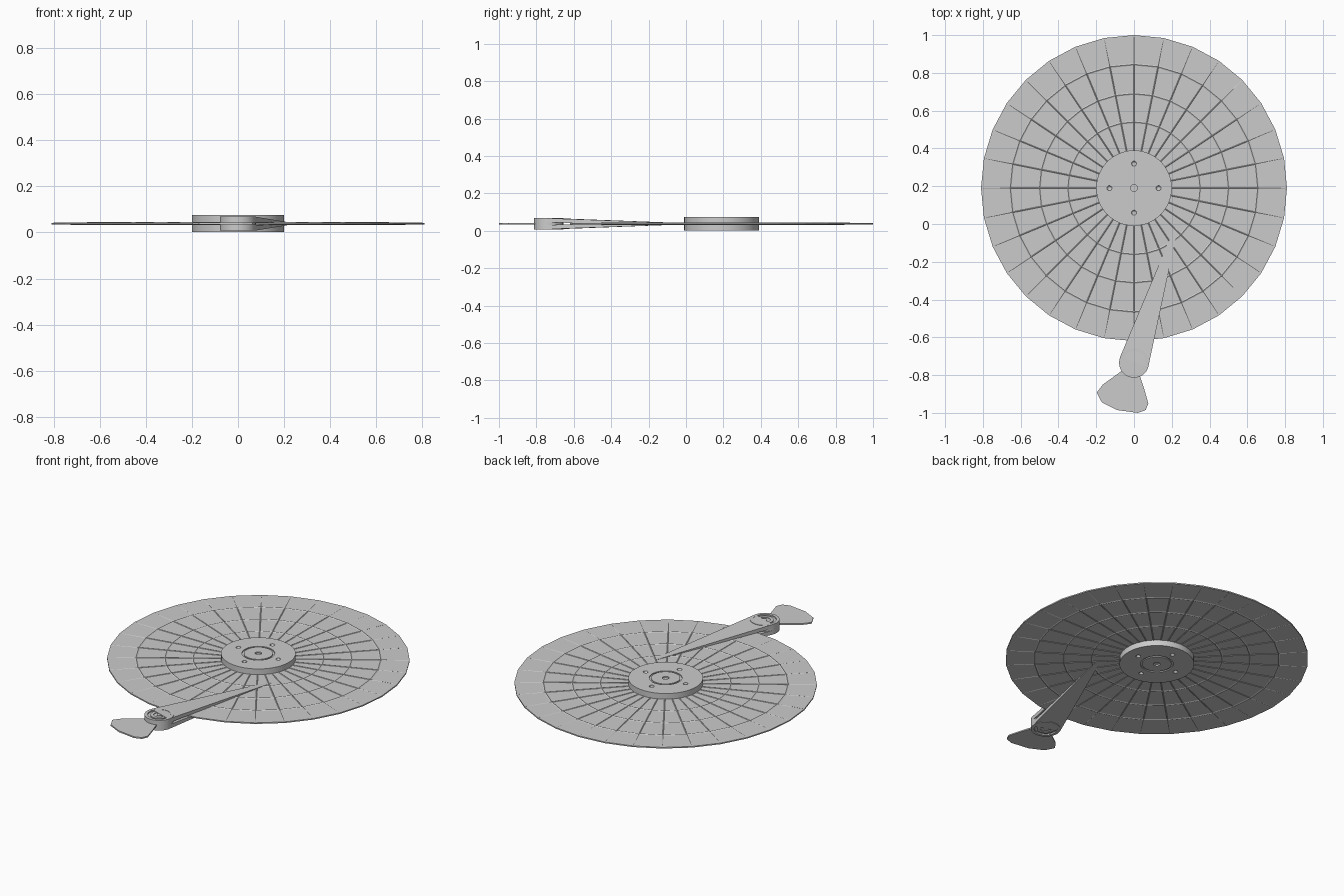
import bpy, bmesh
from math import cos, sin, pi
from mathutils import Vector

if "Cube" in bpy.data.objects:
    bpy.data.objects.remove(bpy.data.objects["Cube"])

MID = 0.038            # mid-plane height of every part
HUB = (0, 0.19)        # centre of the big disc
PIV = (0, -0.735)      # centre of the hinge


def finish(name, bm, smooth=False):
    bmesh.ops.remove_doubles(bm, verts=bm.verts, dist=1e-5)
    bmesh.ops.recalc_face_normals(bm, faces=bm.faces)
    me = bpy.data.meshes.new(name)
    bm.to_mesh(me)
    bm.free()
    ob = bpy.data.objects.new(name, me)
    bpy.context.collection.objects.link(ob)
    if smooth:
        bpy.ops.object.select_all(action='DESELECT')
        ob.select_set(True)
        bpy.context.view_layer.objects.active = ob
        bpy.ops.object.shade_smooth_by_angle()
    return ob


def lathe(name, top, centre, sides, smooth=False):
    """Spin a top half-profile (r, height over MID), mirrored to the underside."""
    prof = top + [(r, -h) for r, h in reversed(top)]
    bm = bmesh.new()
    rings = []
    for i in range(sides):
        a = 2 * pi * i / sides
        rings.append([bm.verts.new((centre[0] + r * cos(a), centre[1] + r * sin(a), MID + h))
                      for r, h in prof])
    for i in range(sides):
        p, q = rings[i], rings[(i + 1) % sides]
        for j in range(len(prof) - 1):
            bm.faces.new((p[j], q[j], q[j + 1], p[j + 1]))
    bmesh.ops.dissolve_degenerate(bm, dist=1e-6, edges=bm.edges)
    return finish(name, bm, smooth)


def loft(bm, low, high):
    """Close a solid between two matching outlines."""
    a = [bm.verts.new(p) for p in low]
    b = [bm.verts.new(p) for p in high]
    bm.faces.new(a[::-1])
    bm.faces.new(b)
    for i in range(len(a)):
        j = (i + 1) % len(a)
        bm.faces.new((a[i], a[j], b[j], b[i]))


# Thin membrane disc with three raised ring ribs
T = 0.0035
prof = [(0, T)]
for r in (0.35, 0.50, 0.655):
    prof += [(r - 0.006, T), (r, T + 0.003), (r + 0.006, T)]
prof += [(0.81, T)]
lathe("membrane_disc", prof, HUB, 32)

# Radial ribs on both faces, running out from the hub
bm = bmesh.new()
for i in range(32):
    a = 2 * pi * i / 32
    d, n = Vector((cos(a), sin(a), 0)), Vector((-sin(a), cos(a), 0))
    c = Vector((*HUB, MID))
    for s in (1, -1):
        vs = [[bm.verts.new(c + d * r + n * w + Vector((0, 0, s * h)))
               for w, h in ((-0.004, T - 0.001), (0, T + 0.0025 * k), (0.004, T - 0.001))]
              for r, k in ((0.18, 1), (0.655, 0.8), (0.80, 0.2))]
        for p, q in zip(vs, vs[1:]):
            for j in range(3):
                bm.faces.new((p[j], q[j], q[(j + 1) % 3], p[(j + 1) % 3]))
        bm.faces.new(vs[0])
        bm.faces.new(vs[-1])
finish("radial_ribs", bm)

# Hub drum with a ring groove and centre bore on both faces
H = 0.037
hub = lathe("hub", [(0, H - 0.008), (0.018, H - 0.008), (0.018, H), (0.078, H), (0.078, H - 0.006),
                    (0.088, H - 0.006), (0.088, H), (0.2, H)], HUB, 48, True)

# Four bolt dimples on each face of the hub
bm = bmesh.new()
for i in range(4):
    for s in (1, -1):
        res = bmesh.ops.create_uvsphere(bm, u_segments=12, v_segments=8, radius=0.014)
        bmesh.ops.translate(bm, verts=res["verts"],
                            vec=(0.13 * cos(i * pi / 2), HUB[1] + 0.13 * sin(i * pi / 2), MID + s * (H + 0.002)))
cut = finish("dimple_cutter", bm)
cut.hide_render = True
cut.hide_set(True)
m = hub.modifiers.new("dimples", 'BOOLEAN')
m.object = cut
m.operation = 'DIFFERENCE'
m.solver = 'EXACT'

# Forked arm: upper and lower tapering prongs with the disc between them
P = 0.030
bm = bmesh.new()
for s in (1, -1):
    root = [(-0.074, -0.705), (0.076, -0.755)]
    tip = [(0.235, 0.03), (0.243, 0.028)]
    outline = [root[0], root[1], tip[1], tip[0]]
    inner = [Vector((x, y, MID + s * 0.006 * k)) for (x, y), k in zip(outline, (1, 1, 0, 0))]
    outer = [Vector((x, y, MID + s * h)) for (x, y), h in zip(outline, (P, P, 0.002, 0.002))]
    loft(bm, inner, outer)
finish("fork_arm", bm)

# Hinge barrel with stepped concentric rings
lathe("hinge_barrel", [(0, P - 0.002), (0.013, P - 0.002), (0.013, P - 0.006), (0.030, P - 0.006),
                       (0.030, P - 0.002), (0.048, P - 0.002), (0.048, P - 0.007), (0.062, P - 0.007),
                       (0.062, P), (0.079, P)], PIV, 32, True)

# Fan-shaped end plate
fan = [(-0.02, -0.74), (-0.075, -0.785), (-0.165, -0.85), (-0.197, -0.892), (-0.17, -0.945),
       (-0.09, -0.985), (0.02, -1.0), (0.062, -0.985), (0.076, -0.95), (0.05, -0.86),
       (0.03, -0.80), (0.02, -0.74)]
bm = bmesh.new()
loft(bm, [(x, y, MID - 0.004) for x, y in fan], [(x, y, MID + 0.004) for x, y in fan])
finish("fan_plate", bm)
